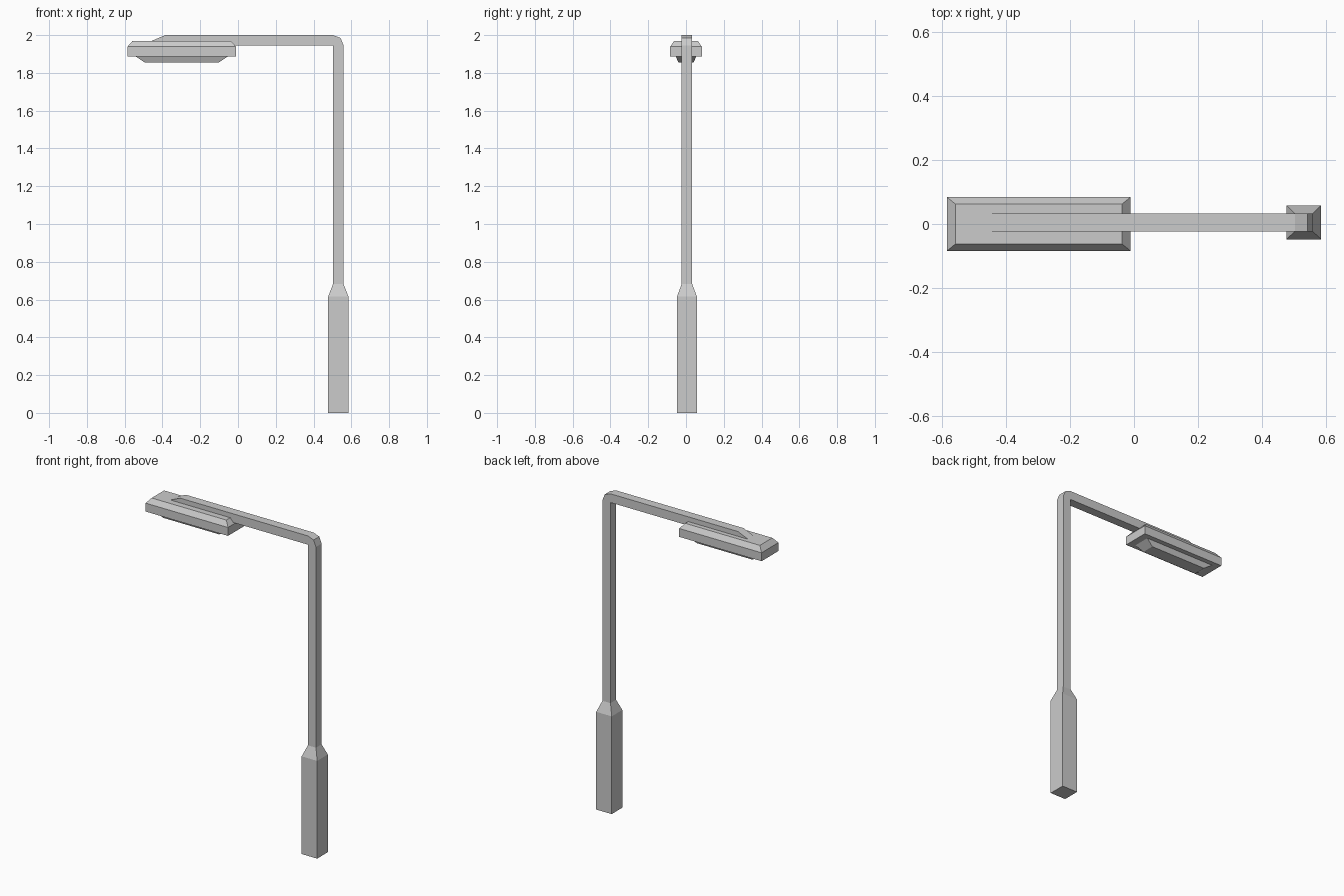
import bpy

if "Cube" in bpy.data.objects:
    bpy.data.objects.remove(bpy.data.objects["Cube"])

metal = bpy.data.materials.new("grey_metal")
metal.diffuse_color = (0.6, 0.6, 0.6, 1)
metal.use_nodes = True
metal.node_tree.nodes["Principled BSDF"].inputs["Base Color"].default_value = metal.diffuse_color


def make_object(name, verts, faces):
    mesh = bpy.data.meshes.new(name)
    mesh.from_pydata(verts, [], faces)
    mesh.update()
    mesh.materials.append(metal)
    obj = bpy.data.objects.new(name, mesh)
    bpy.context.collection.objects.link(obj)
    return obj


def bridge(n, a, b):
    return [(a + i, a + (i + 1) % n, b + (i + 1) % n, b + i) for i in range(n)]


def loft(name, cx, cy, rings, cap_top=True):
    """Stack rectangles (half_x, half_y, z) from bottom to top."""
    verts, faces = [], [(3, 2, 1, 0)]
    for hx, hy, z in rings:
        verts += [(cx - hx, cy - hy, z), (cx + hx, cy - hy, z),
                  (cx + hx, cy + hy, z), (cx - hx, cy + hy, z)]
    for k in range(len(rings) - 1):
        faces += bridge(4, 4 * k, 4 * k + 4)
    if cap_top:
        t = len(verts) - 4
        faces.append((t, t + 1, t + 2, t + 3))
    return make_object(name, verts, faces)


def prism(name, profile, y0, y1, open_edge):
    """Extrude an x-z outline along y, leaving one edge open."""
    n = len(profile)
    verts = [(x, y, z) for y in (y0, y1) for x, z in profile]
    sides = [tuple(reversed(f)) for f in bridge(n, 0, n)]
    del sides[open_edge]
    faces = sides + [tuple(range(n)), tuple(reversed(range(n, 2 * n)))]
    return make_object(name, verts, faces)


POLE_X, POLE_Y, POLE_HALF = 0.531, 0.005, 0.028
HEAD_X = -0.298

# Square foot with tapered shoulder
loft("base", POLE_X, POLE_Y,
     [(0.054, 0.053, 0), (0.054, 0.053, 0.615), (POLE_HALF, POLE_HALF, 0.682)],
     cap_top=False)

# Upright, bevelled elbow and arm with a sloping tip
inner, outer = POLE_X - POLE_HALF, POLE_X + POLE_HALF
prism("pole_and_arm",
      [(inner, 0.682), (outer, 0.682), (outer, 1.945), (0.543, 1.985),
       (0.503, 2.0), (-0.385, 2.0), (-0.465, 1.966), (-0.465, 1.945),
       (inner, 1.945)],
      POLE_Y - POLE_HALF, POLE_Y + POLE_HALF, open_edge=0)

# Lamp housing with bevelled top
loft("lamp_housing", HEAD_X, 0,
     [(0.287, 0.084, 1.886), (0.287, 0.084, 1.939), (0.260, 0.062, 1.970)])

# Light cover under the housing
loft("light_cover", HEAD_X, 0,
     [(0.194, 0.040, 1.854), (0.244, 0.054, 1.887)])
